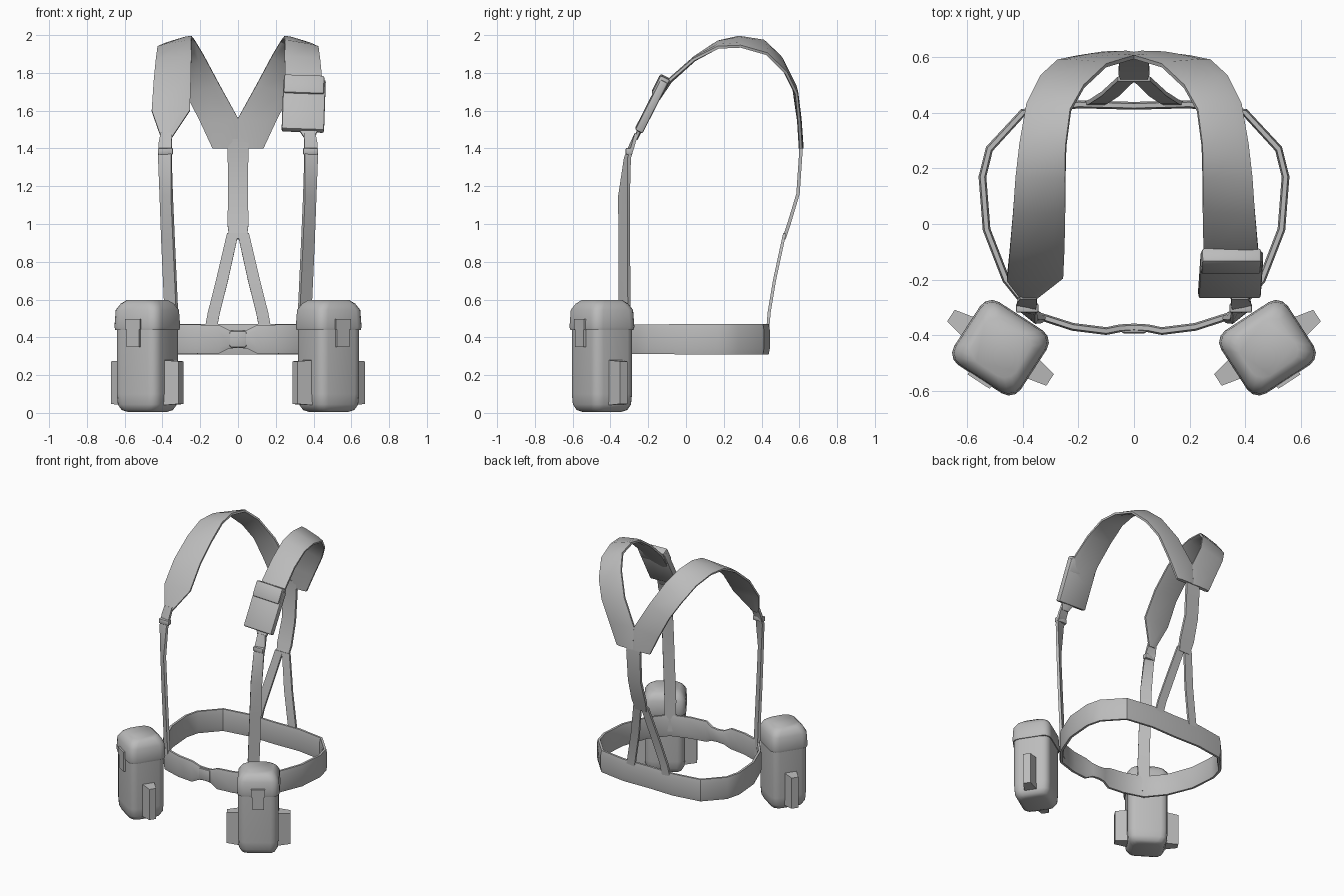
import bpy, bmesh, math
from mathutils import Vector, Matrix

cube = bpy.data.objects.get("Cube")
if cube:
    bpy.data.objects.remove(cube, do_unlink=True)

grey = bpy.data.materials.new("webbing_grey")
grey.use_nodes = True
grey.diffuse_color = (0.5, 0.5, 0.5, 1)
grey.node_tree.nodes["Principled BSDF"].inputs["Base Color"].default_value = (0.5, 0.5, 0.5, 1)


def finish(name, bm, angle=35):
    bmesh.ops.recalc_face_normals(bm, faces=bm.faces)
    mesh = bpy.data.meshes.new(name)
    bm.to_mesh(mesh)
    bm.free()
    mesh.materials.append(grey)
    obj = bpy.data.objects.new(name, mesh)
    bpy.context.collection.objects.link(obj)
    bpy.ops.object.select_all(action="DESELECT")
    obj.select_set(True)
    bpy.context.view_layer.objects.active = obj
    bpy.ops.object.shade_smooth_by_angle(angle=math.radians(angle))
    return obj


def ribbon(name, edges, thick, bulge=0.0, closed=False, side=1):
    """Strap swept through pairs of edge points, optionally padded in the middle."""
    flip = Vector((side, 1, 1))
    pairs = [(Vector(a) * flip, Vector(b) * flip) for a, b in edges]
    mids = [(a + b) / 2 for a, b in pairs]
    n = len(pairs)
    bm = bmesh.new()
    rings = []
    for i, (a, b) in enumerate(pairs):
        nxt = mids[(i + 1) % n] if closed else mids[min(i + 1, n - 1)]
        prv = mids[i - 1] if closed or i else mids[0]
        nor = (nxt - prv).cross(b - a).normalized()
        t, c = nor * thick / 2, nor * (thick / 2 + bulge)
        q = (b - a) * 0.2
        pts = [a + t, a + q + c, b - q + c, b + t, b - t, b - q - c, a + q - c, a - t]
        rings.append([bm.verts.new(p) for p in pts])
    for i in range(n if closed else n - 1):
        r, s = rings[i], rings[(i + 1) % n]
        for k in range(8):
            bm.faces.new((r[k], r[k - 1], s[k - 1], s[k]))
    if not closed:
        bm.faces.new(rings[0])
        bm.faces.new(rings[-1])
    return finish(name, bm)


def strap(name, path, thick, side=1):
    """Strap from centre points with a half-width vector in plan."""
    edges = [((x + u, y + v, z), (x - u, y - v, z)) for x, y, z, u, v in path]
    return ribbon(name, edges, thick, side=side)


def loft(name, layers, radius, matrix):
    """Rounded square tower: layers of (z, half width, half depth)."""
    bm = bmesh.new()
    rings = []
    for z, w, d in layers:
        ring = []
        for k, (sx, sy) in enumerate([(1, 1), (-1, 1), (-1, -1), (1, -1)]):
            for j in range(4):
                ang = math.pi / 2 * (k + j / 3)
                ring.append(bm.verts.new((sx * (w - radius) + radius * math.cos(ang),
                                          sy * (d - radius) + radius * math.sin(ang), z)))
        rings.append(ring)
    for r, s in zip(rings, rings[1:]):
        for k in range(len(r)):
            bm.faces.new((r[k - 1], r[k], s[k], s[k - 1]))
    bm.faces.new(rings[0])
    bm.faces.new(rings[-1])
    bm.transform(matrix)
    return finish(name, bm, 50)


def box(name, center, size, matrix, bevel=0.0, taper=None):
    """Box; taper narrows the +x end in y and z."""
    bm = bmesh.new()
    bmesh.ops.create_cube(bm, size=1)
    for v in bm.verts:
        if taper and v.co.x > 0:
            v.co.y *= taper
            v.co.z *= 0.94
        v.co = v.co * Vector(size) + Vector(center)
    if bevel:
        bmesh.ops.bevel(bm, geom=bm.edges[:], offset=bevel, segments=2, affect="EDGES", profile=0.5)
    bm.transform(matrix)
    return finish(name, bm)


# Waist belt: half outline mirrored into a closed loop, pinched at the buckle
half = [(0.05, -0.375, 0.05), (0.1, -0.385, 0.075), (0.22, -0.37, 0.077), (0.36, -0.325, 0.078),
        (0.46, -0.2, 0.078), (0.53, -0.02, 0.08), (0.545, 0.17, 0.08), (0.52, 0.27, 0.08),
        (0.4, 0.4, 0.08), (0.2, 0.43, 0.08)]
outline = ([(0, -0.372, 0.045)] + half + [(0, 0.425, 0.08)]
           + [(-x, y, h) for x, y, h in reversed(half)])
ribbon("waist_belt", [((x, y, 0.39 + h), (x, y, 0.39 - h)) for x, y, h in outline],
       0.016, bulge=0.006, closed=True)
box("belt_buckle", (0, -0.378, 0.39), (0.09, 0.03, 0.085), Matrix(), 0.008)

# Central back strap
strap("back_strap", [(0, 0.605, 1.45, 0.055, 0), (0, 0.608, 1.38, 0.055, 0),
                     (0, 0.593, 1.16, 0.052, 0), (0, 0.545, 1.0, 0.056, 0),
                     (0, 0.518, 0.92, 0.045, 0)], 0.018)

# Shoulder strap edges: outer and inner point at each station
shoulder = [
    ((0.405, -0.268, 1.45), (0.355, -0.268, 1.45)),
    ((0.457, -0.2, 1.6), (0.255, -0.19, 1.6)),
    ((0.447, -0.1, 1.75), (0.25, -0.08, 1.76)),
    ((0.435, 0.04, 1.87), (0.247, 0.05, 1.88)),
    ((0.425, 0.17, 1.935), (0.247, 0.17, 1.965)),
    ((0.41, 0.29, 1.94), (0.245, 0.28, 1.99)),
    ((0.385, 0.43, 1.9), (0.228, 0.41, 1.97)),
    ((0.335, 0.53, 1.8), (0.18, 0.495, 1.89)),
    ((0.275, 0.585, 1.69), (0.1, 0.57, 1.74)),
    ((0.2, 0.6, 1.54), (0, 0.6, 1.56)),
    ((0.135, 0.608, 1.4), (0, 0.612, 1.4))]

for side, label in ((1, "left"), (-1, "right")):
    ribbon(label + "_shoulder_strap", shoulder, 0.014, bulge=0.005, side=side)

    # Narrow straps in front and behind
    strap(label + "_front_strap", [
        (0.38, -0.262, 1.48, 0.03, 0.0), (0.385, -0.285, 1.42, 0.035, 0.006),
        (0.387, -0.31, 1.35, 0.034, 0.01), (0.38, -0.328, 1.15, 0.03, 0.024),
        (0.37, -0.327, 0.9, 0.031, 0.024), (0.355, -0.325, 0.57, 0.031, 0.024),
        (0.352, -0.318, 0.35, 0.031, 0.02)], 0.018, side)
    box(label + "_strap_slider", (side * 0.384, -0.302, 1.385), (0.08, 0.034, 0.035), Matrix(), 0.006)
    strap(label + "_lower_back_strap", [
        (0.028, 0.522, 0.95, 0.03, 0), (0.085, 0.468, 0.7, 0.032, 0),
        (0.128, 0.44, 0.53, 0.032, 0), (0.147, 0.432, 0.43, 0.032, 0)], 0.016, side)

    # Hip pouch, turned outward
    place = Matrix.Translation((side * 0.48, -0.445, 0)) @ Matrix.Rotation(side * math.radians(33), 4, "Z")
    loft(label + "_pouch_body", [(0.005, 0.09, 0.085), (0.015, 0.115, 0.108), (0.045, 0.13, 0.122),
                                 (0.1, 0.134, 0.126), (0.46, 0.134, 0.126)], 0.05, place)
    loft(label + "_pouch_lid", [(0.44, 0.14, 0.132), (0.455, 0.143, 0.135), (0.545, 0.138, 0.13),
                                (0.578, 0.118, 0.112), (0.597, 0.095, 0.09)], 0.05, place)
    box(label + "_pouch_clasp_tab", (0, -0.134, 0.47), (0.095, 0.022, 0.055), place)
    box(label + "_pouch_clasp", (0, -0.132, 0.4), (0.08, 0.022, 0.1), place)
    for turn, end in ((0, "inner"), (math.pi, "outer")):
        box(label + "_pouch_" + end + "_clip", (0.165, 0, 0.16), (0.095, 0.09, 0.24),
            place @ Matrix.Rotation(turn, 4, "Z"), taper=0.55)

# Small pouch on the left shoulder strap, tilted with the pad
tilt = (Matrix.Translation((0.348, -0.178, 1.635)) @ Matrix.Rotation(math.radians(2), 4, "Y")
        @ Matrix.Rotation(math.radians(-27), 4, "X"))
box("shoulder_pouch", (0, 0, -0.01), (0.225, 0.045, 0.3), tilt, 0.01)
box("shoulder_pouch_flap", (-0.002, -0.004, 0.105), (0.215, 0.058, 0.11), tilt, 0.012)
